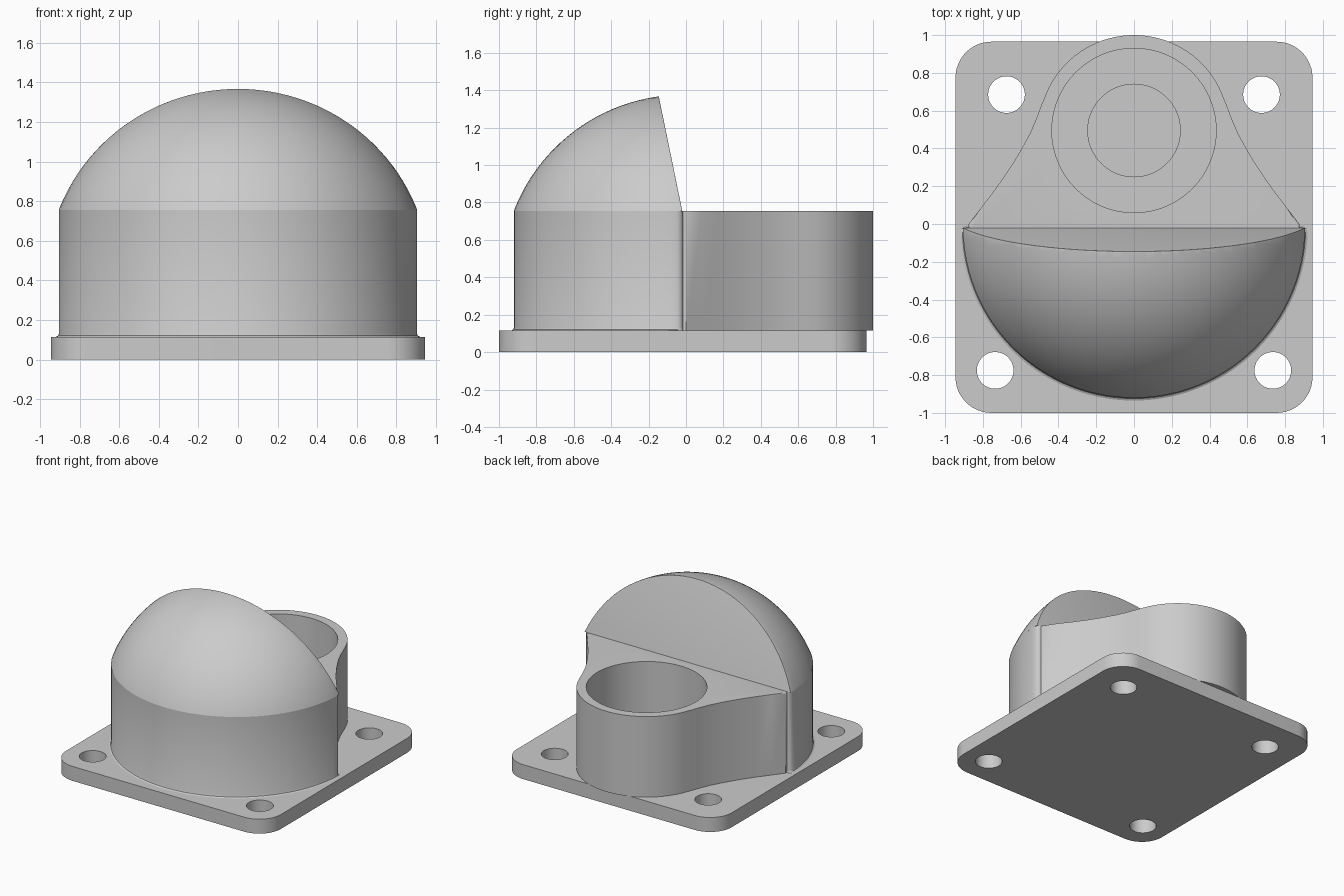
import bpy, bmesh, math
from mathutils import Vector

if "Cube" in bpy.data.objects:
    bpy.data.objects.remove(bpy.data.objects["Cube"], do_unlink=True)

grey = bpy.data.materials.new("plain_grey")
grey.use_nodes = True
grey.diffuse_color = (0.6, 0.6, 0.6, 1)
grey.node_tree.nodes["Principled BSDF"].inputs["Base Color"].default_value = (0.6, 0.6, 0.6, 1)

PLATE_TOP, BODY_TOP, CUT_Y = 0.115, 0.755, -0.015


def arc(cx, cy, r, a0, a1, n):
    """Points along an arc, angles in degrees."""
    angles = [math.radians(a0 + (a1 - a0) * i / n) for i in range(n + 1)]
    return [(cx + r * math.cos(a), cy + r * math.sin(a)) for a in angles]


def add_object(name, bm):
    bmesh.ops.recalc_face_normals(bm, faces=bm.faces)
    mesh = bpy.data.meshes.new(name)
    bm.to_mesh(mesh)
    bm.free()
    mesh.materials.append(grey)
    obj = bpy.data.objects.new(name, mesh)
    bpy.context.collection.objects.link(obj)
    return obj


def loft(name, layers, top_bevel=0):
    """Join outlines, given as (points, z), into a capped solid."""
    bm = bmesh.new()
    rings = [[bm.verts.new((x, y, z)) for x, y in pts] for pts, z in layers]
    for low, high in zip(rings, rings[1:]):
        for i in range(len(low)):
            j = (i + 1) % len(low)
            bm.faces.new((low[i], low[j], high[j], high[i]))
    bm.faces.new(rings[0][::-1])
    cap = bm.faces.new(rings[-1])
    if top_bevel:
        bmesh.ops.bevel(bm, geom=list(cap.edges), offset=top_bevel, segments=3,
                        profile=0.5, affect='EDGES')
    return add_object(name, bm)


def activate(obj):
    bpy.ops.object.select_all(action='DESELECT')
    obj.select_set(True)
    bpy.context.view_layer.objects.active = obj


def drill(obj, x, y, r, z0, z1):
    """Cut a round hole, then discard the cutter."""
    cutter = loft("hole_cutter", [(arc(x, y, r, 0, 355, 71), z) for z in (z0, z1)])
    cutter.hide_render = True
    mod = obj.modifiers.new("hole", 'BOOLEAN')
    mod.operation, mod.solver, mod.object = 'DIFFERENCE', 'EXACT', cutter
    activate(obj)
    bpy.ops.object.modifier_apply(modifier=mod.name)
    bpy.data.objects.remove(cutter, do_unlink=True)


# Base plate with rounded corners, four screw holes and a round recess
R = 0.19
corners = ((0.945 - R, 0.965 - R), (R - 0.945, 0.965 - R),
           (R - 0.945, R - 1), (0.945 - R, R - 1))
outline = [p for i, (x, y) in enumerate(corners)
           for p in arc(x, y, R, 90 * i, 90 * i + 90, 12)]
plate = loft("base_plate", [(outline, 0), (outline, PLATE_TOP)])
for side in (-1, 1):
    drill(plate, side * 0.675, 0.685, 0.097, -0.1, 0.3)
    drill(plate, side * 0.735, -0.775, 0.097, -0.1, 0.3)
drill(plate, 0, 0.495, 0.245, 0.06, 0.3)


# Half-round drum with softened back corners and a small foot fillet
def half_round(r):
    ends = [(r - 0.008, CUT_Y - 0.012), (r - 0.02, CUT_Y - 0.003), (r - 0.035, CUT_Y)]
    return arc(0, CUT_Y, r, 182, 358, 72) + ends + [(-x, y) for x, y in ends[::-1]]


drum = loft("front_drum", [(half_round(0.92), PLATE_TOP), (half_round(0.909), PLATE_TOP + 0.006),
                           (half_round(0.905), PLATE_TOP + 0.016), (half_round(0.905), BODY_TOP)])

# Dome: a sphere trimmed flat below and by a leaning plane behind
bm = bmesh.new()
bmesh.ops.create_uvsphere(bm, u_segments=96, v_segments=64, radius=0.971)
bmesh.ops.translate(bm, verts=bm.verts, vec=(0, CUT_Y, 0.405))


def trim(point, normal):
    geom = bm.verts[:] + bm.edges[:] + bm.faces[:]
    cut = bmesh.ops.bisect_plane(bm, geom=geom, plane_co=point, plane_no=normal,
                                 clear_outer=True)["geom_cut"]
    edges = [e for e in cut if isinstance(e, bmesh.types.BMEdge)]
    bmesh.ops.holes_fill(bm, edges=[e for e in bm.edges if e.is_boundary], sides=0)
    return edges


trim(Vector((0, 0, BODY_TOP)), Vector((0, 0, -1)))
rim = trim(Vector((0, -0.02, BODY_TOP)), Vector((0, 0.61, 0.125)))
rim = [e for e in rim if e.is_valid and max(v.co.z for v in e.verts) > BODY_TOP + 0.001]
bmesh.ops.bevel(bm, geom=rim, offset=0.014, segments=3, profile=0.5,
                affect='EDGES', clamp_overlap=True)
dome = add_object("dome", bm)

# Rear housing: round back flaring out to meet the drum, with a wide bore
flare = [(0.875, -0.05), (0.875, 0), (0.81, 0.085), (0.745, 0.17), (0.69, 0.247),
         (0.64, 0.322), (0.594, 0.4), (0.553, 0.475), (0.52, 0.55), (0.49, 0.63)]
outline = flare + arc(0, 0.495, 0.505, 24, 156, 48) + [(-x, y) for x, y in flare[::-1]]
housing = loft("rear_housing", [(outline, PLATE_TOP), (outline, BODY_TOP)], 0.01)
drill(housing, 0, 0.495, 0.435, 0, 1)

for obj in (plate, drum, dome, housing):
    activate(obj)
    bpy.ops.object.shade_smooth_by_angle(angle=math.radians(35))
